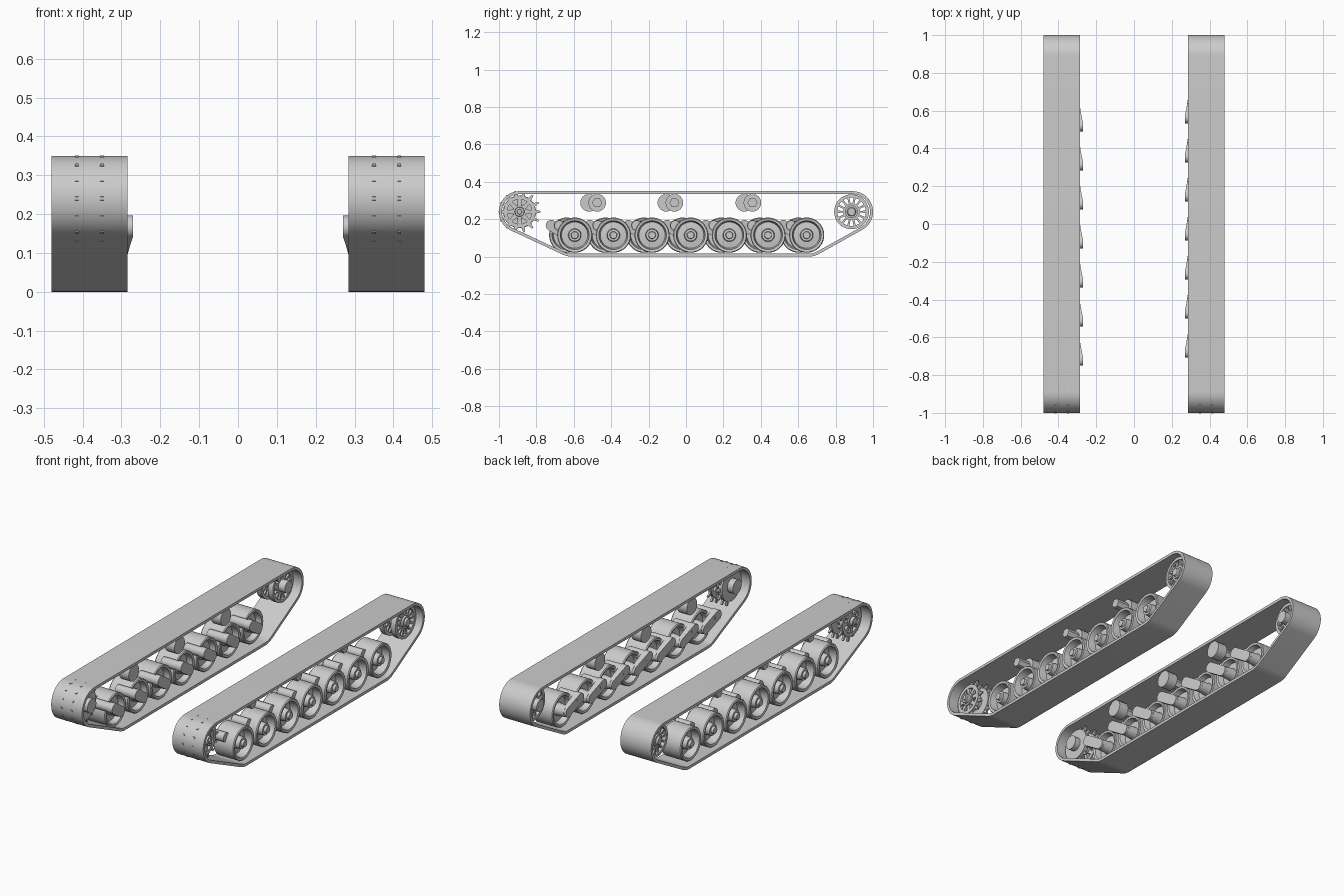
import bpy, bmesh
from math import sin, cos, pi, tau, radians, atan2, hypot, acos

if "Cube" in bpy.data.objects:
    bpy.data.objects.remove(bpy.data.objects["Cube"], do_unlink=True)

grey = bpy.data.materials.new("plain grey")
grey.use_nodes = True
grey.diffuse_color = (0.6, 0.6, 0.6, 1)
grey.node_tree.nodes["Principled BSDF"].inputs["Base Color"].default_value = (0.6, 0.6, 0.6, 1)


def finish(bm, name, side):
    """Mirror to the wanted side, then make a smooth-shaded object."""
    for v in bm.verts:
        v.co.x *= side
    bmesh.ops.recalc_face_normals(bm, faces=bm.faces)
    mesh = bpy.data.meshes.new(name)
    bm.to_mesh(mesh)
    bm.free()
    mesh.materials.append(grey)
    ob = bpy.data.objects.new(name, mesh)
    bpy.context.collection.objects.link(ob)
    bpy.ops.object.select_all(action='DESELECT')
    ob.select_set(True)
    bpy.context.view_layer.objects.active = ob
    bpy.ops.object.shade_smooth_by_angle(angle=radians(30))
    return ob


def lathe(bm, profile, y, z, seg=40, closed=False):
    """Turn (x, radius) points around an axis parallel to x."""
    rings = []
    for x, r in profile:
        if r == 0:
            rings.append([bm.verts.new((x, y, z))] * seg)
        else:
            rings.append([bm.verts.new((x, y + r * cos(tau * i / seg), z + r * sin(tau * i / seg)))
                          for i in range(seg)])
    pairs = list(zip(rings, rings[1:])) + ([(rings[-1], rings[0])] if closed else [])
    for a, b in pairs:
        for i in range(seg):
            j = (i + 1) % seg
            bm.faces.new(list(dict.fromkeys((a[i], a[j], b[j], b[i]))))


def tube(bm, x0, x1, r0, r1, y, z):
    lathe(bm, [(x0, r0), (x0, r1), (x1, r1), (x1, r0)], y, z, closed=True)


def rod(bm, x0, x1, r, y, z, seg=24):
    lathe(bm, [(x0, 0), (x0, r), (x1, r), (x1, 0)], y, z, seg)


def prism(bm, near, far):
    """Solid between two matching outlines."""
    a = [bm.verts.new(p) for p in near]
    b = [bm.verts.new(p) for p in far]
    bm.faces.new(a)
    bm.faces.new(b[::-1])
    for i in range(len(a)):
        j = (i + 1) % len(a)
        bm.faces.new((a[i], b[i], b[j], a[j]))


def spokes(bm, count, r0, r1, w0, w1, x0, x1, y, z):
    """Radial tapered bars, the first one pointing forward."""
    for k in range(count):
        t = pi + tau * k / count
        c, s = cos(t), sin(t)
        shape = [(r0, -w0), (r1, -w1), (r1, w1), (r0, w0)]
        prism(bm, *[[(x, y + r * c - w * s / 2, z + r * s + w * c / 2) for r, w in shape]
                    for x in (x0, x1)])


def wrap(circles, shrink):
    """Outline of a belt pulled round circles listed counter-clockwise."""
    n, pts, joins = len(circles), [], []
    for i in range(n):
        y0, z0, r0 = circles[i]
        y1, z1, r1 = circles[(i + 1) % n]
        d = atan2(z1 - z0, y1 - y0)
        joins.append(d - acos((r0 - r1) / hypot(y1 - y0, z1 - z0)))
    for i, (y, z, r) in enumerate(circles):
        a, span = joins[i - 1], (joins[i] - joins[i - 1]) % tau
        steps = max(4, int(span / radians(5)))
        for k in range(steps + 1):
            t = a + span * k / steps
            pts.append((y + (r - shrink) * cos(t), z + (r - shrink) * sin(t)))
    return pts


BELT = [(-0.61, 0.115, 0.115), (0.655, 0.115, 0.115), (0.89, 0.24, 0.11), (-0.89, 0.24, 0.11)]
WHEEL = [(0.462, 0), (0.462, 0.018), (0.448, 0.02), (0.448, 0.032), (0.412, 0.035),
         (0.408, 0.07), (0.452, 0.077), (0.455, 0.09), (0.45, 0.094), (0.33, 0.094),
         (0.325, 0.09), (0.328, 0.078), (0.36, 0.07), (0.36, 0.035), (0.3, 0.03), (0.3, 0)]

for side, word, shift in ((1, "left", 0.0), (-1, "right", -0.043)):
    # Track belt
    bm = bmesh.new()
    loops = []
    for shrink in (0, 0.016):
        for x in (0.285, 0.48):
            loops.append([bm.verts.new((x, y, z)) for y, z in wrap(BELT, shrink)])
    o0, o1, i0, i1 = loops
    for a, b in ((o0, o1), (o1, i1), (i1, i0), (i0, o0)):
        for k in range(len(a)):
            j = (k + 1) % len(a)
            bm.faces.new((a[k], a[j], b[j], b[k]))
    finish(bm, word + "_track_belt", side)

    # Drive sprocket: solid inner disc, spoked outer ring, two rows of teeth
    bm = bmesh.new()
    y, z = -0.89, 0.24
    rod(bm, 0.335, 0.358, 0.088, y, z, 40)
    tube(bm, 0.405, 0.425, 0.066, 0.086, y, z)
    spokes(bm, 8, 0.03, 0.07, 0.024, 0.018, 0.407, 0.423, y, z)
    lathe(bm, [(0.3, 0), (0.3, 0.04), (0.4, 0.036), (0.43, 0.036), (0.43, 0.026),
               (0.445, 0.024), (0.445, 0.014), (0.452, 0.012), (0.452, 0)], y, z)
    for x in (0.35, 0.415):
        spokes(bm, 14, 0.08, 0.113, 0.022, 0.008, x - 0.005, x + 0.005, y, z)
    finish(bm, word + "_drive_sprocket", side)

    # Rear idler: twin rims with spokes
    bm = bmesh.new()
    y, z = 0.885, 0.24
    for x in (0.335, 0.41):
        tube(bm, x, x + 0.03, 0.076, 0.093, y, z)
        tube(bm, x + 0.006, x + 0.024, 0.03, 0.045, y, z)
        spokes(bm, 14, 0.035, 0.08, 0.009, 0.012, x + 0.006, x + 0.024, y, z)
    lathe(bm, [(0.3, 0), (0.3, 0.034), (0.445, 0.034), (0.445, 0.024),
               (0.455, 0.02), (0.455, 0)], y, z)
    finish(bm, word + "_idler_wheel", side)

    # Road wheels with trailing arms on the inner face
    for n in range(7):
        y, z = -0.595 + 0.2067 * n + shift, 0.115
        bm = bmesh.new()
        lathe(bm, WHEEL, y, z)
        finish(bm, f"{word}_road_wheel_{n + 1}", side)

        bm = bmesh.new()
        py, pz = y - 0.083, z + 0.052
        rod(bm, 0.275, 0.4, 0.026, py, pz)
        lean = atan2(pz - z, py - y)
        inner, outer = [], []
        for k in range(26):
            at_pivot = k < 13
            t = lean - pi / 2 + pi * (k if at_pivot else k - 1) / 12
            cy, cz = (py, pz) if at_pivot else (y, z)
            p = (cy + 0.029 * cos(t), cz + 0.029 * sin(t))
            inner.append((0.270 if at_pivot else 0.287, *p))
            outer.append((0.305 if at_pivot else 0.312, *p))
        prism(bm, inner, outer)
        finish(bm, f"{word}_swing_arm_{n + 1}", side)

    # Return rollers on hexagonal-ended shafts
    for n, y in enumerate((-0.475, -0.062, 0.355)):
        bm = bmesh.new()
        rod(bm, 0.295, 0.355, 0.047, y + shift, 0.288, 32)
        rod(bm, 0.355, 0.43, 0.027, y + shift, 0.288, 6)
        finish(bm, f"{word}_return_roller_{n + 1}", side)
